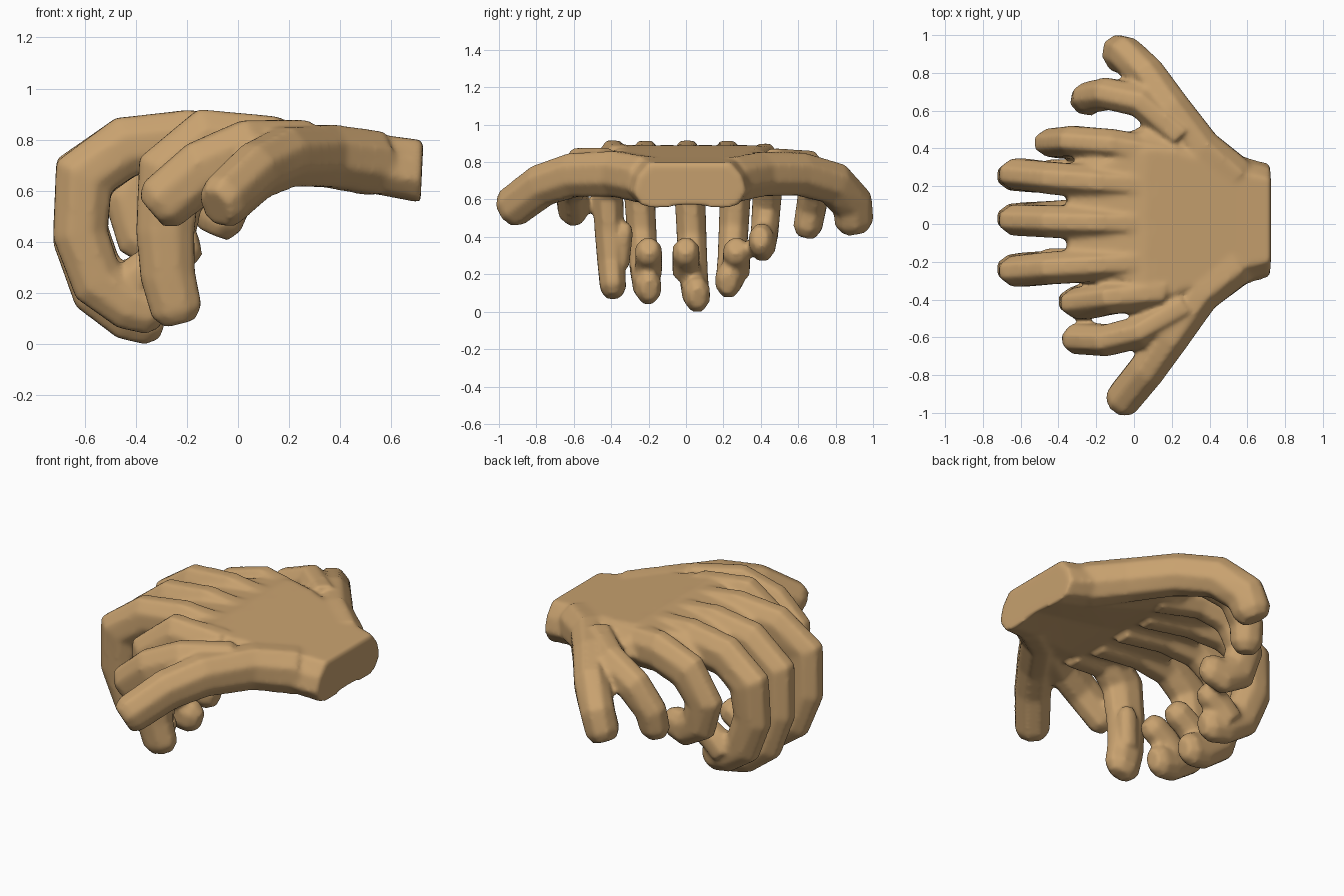
import bpy, bmesh, math
from mathutils import Vector

if "Cube" in bpy.data.objects:
    bpy.data.objects.remove(bpy.data.objects["Cube"])

skin = bpy.data.materials.new("tan_skin")
skin.diffuse_color = (0.58, 0.36, 0.16, 1)
skin.use_nodes = True
skin.node_tree.nodes["Principled BSDF"].inputs["Base Color"].default_value = skin.diffuse_color
parts = []


def loft(name, rings):
    """Skin a list of equal-length rings and cap both ends."""
    bm = bmesh.new()
    vr = [[bm.verts.new(p) for p in r] for r in rings]
    n = len(vr[0])
    for a, b in zip(vr, vr[1:]):
        for i in range(n):
            j = (i + 1) % n
            bm.faces.new((a[i], a[j], b[j], b[i]))
    bm.faces.new(vr[0][::-1])
    bm.faces.new(vr[-1])
    bmesh.ops.recalc_face_normals(bm, faces=bm.faces)
    me = bpy.data.meshes.new(name)
    bm.to_mesh(me)
    bm.free()
    me.materials.append(skin)
    ob = bpy.data.objects.new(name, me)
    bpy.context.collection.objects.link(ob)
    parts.append(ob)


def finger(name, heading, w, h, path, tip=0.6, taper=(1.2, 0.9)):
    """Bent eight-sided tube; heading is the horizontal direction of the bend plane."""
    pts = [Vector(p) for p in path]
    d = Vector((heading[0], heading[1], 0)).normalized()
    side = Vector((-d.y, d.x, 0))
    rings, last = [], len(pts) - 1
    for k, p in enumerate(pts):
        a = (p - pts[k - 1]).normalized() if k else None
        b = (pts[k + 1] - p).normalized() if k < last else None
        t = ((a or b) + (b or a)).normalized()
        mitre = 1 / max(0.8, t.dot(a or b))
        nrm = side.cross(t).normalized()
        s = (side - t * side.dot(t)).normalized()
        f = taper[0] + (taper[1] - taper[0]) * k / last

        def ring(c, g):
            return [c + s * (w * f * g * math.cos(q)) + nrm * (h * f * g * mitre * math.sin(q))
                    for q in (math.pi * (i + 0.5) / 4 for i in range(8))]
        rings.append(ring(p, 1))
    rings.append(ring(pts[-1] + t * 0.05, tip))   # rounded tip
    loft(name, rings)


# Palm, wrist and webbing: x, y min, y max, z bottom, z top
palm = [(.715, -.28, .32, .565, .81), (.53, -.34, .37, .60, .835),
        (.20, -.51, .53, .66, .885), (.05, -.47, .53, .68, .905),
        (-.22, -.33, .40, .72, .88), (-.36, -.27, .31, .73, .84)]
prof = [(0, .35), (.04, .7), (.14, 1), (.86, 1), (.96, .7),
        (1, .35), (.92, .06), (.8, 0), (.5, .08), (.2, 0), (.08, .06)]
loft("hand", [[(x + 0.012 * v, y0 + (y1 - y0) * u, z0 + (z1 - z0) * v) for u, v in prof]
              for x, y0, y1, z0, z1 in palm])

# Outer thumbs
finger("thumb_front", (-.5, -.86), .112, .128,
       [(.54, -.22, .72), (.35, -.37, .75), (.19, -.60, .745), (.07, -.77, .69), (-.06, -.93, .57)],
       .75, (1.06, .9))
finger("thumb_back", (-.5, .86), .108, .123,
       [(.54, .25, .72), (.36, .40, .75), (.2, .61, .75), (.07, .79, .70), (-.04, .89, .59), (-.08, .90, .49)],
       .7, (1.06, .9))

# Spread side fingers
finger("side_finger_front", (-1, -.2), .095, .13,
       [(.27, -.43, .77), (.04, -.57, .77), (-.14, -.615, .695), (-.30, -.605, .56)], .65, (1, .92))
finger("side_finger_back", (-1, .15), .095, .11,
       [(.25, .46, .78), (.04, .65, .77), (-.14, .69, .70), (-.235, .67, .57), (-.25, .65, .46)], .6, (1.05, .85))

# Short curled fingers
finger("curled_finger_front", (-1, 0), .083, .12,
       [(.15, -.36, .77), (-.12, -.39, .80), (-.27, -.42, .68), (-.285, -.41, .45), (-.275, -.4, .28), (-.24, -.39, .14)])
finger("curled_fingertip_front", (1, 0), .05, .06, [(-.25, -.35, .26), (-.23, -.33, .44)], .6, (1, 1))
finger("curled_finger_back", (-1, 0), .078, .105,
       [(.15, .37, .77), (-.12, .42, .80), (-.32, .44, .74), (-.42, .43, .58), (-.38, .42, .44), (-.28, .41, .38), (-.2, .4, .4)])

# Three long middle fingers share one curl; the tip folds back toward the palm
curl = [(.1, .77), (-.2, .81), (-.44, .785), (-.605, .66), (-.618, .42), (-.55, .22), (-.43, .125), (-.34, .10)]
fold = [(-.45, .22), (-.38, .29), (-.30, .34)]
for n, (root, knuckle, end, tip_y, reach) in enumerate([(-.2, -.25, -.2, -.2, .94),
                                                        (0, .02, .06, 0, 1),
                                                        (.2, .265, .225, .27, .89)]):
    ys = [root + (knuckle - root) * k / 3 if k < 4 else knuckle + (end - knuckle) * (k - 3) / 4 for k in range(8)]
    finger(f"long_finger_{n + 1}", (-1, 0), .083, .111,
           [(x, y, .8 - (.8 - z) * reach) for (x, z), y in zip(curl, ys)])
    finger(f"long_fingertip_{n + 1}", (1, 0), .077, .085,
           [(x, tip_y, z) for x, z in fold], .6, (1, 1))

# Fuse everything into one smooth skin
bpy.ops.object.select_all(action='DESELECT')
for ob in parts:
    ob.select_set(True)
hand = parts[0]
bpy.context.view_layer.objects.active = hand
bpy.ops.object.join()
rm = hand.modifiers.new("fuse", 'REMESH')
rm.mode = 'VOXEL'
rm.voxel_size = 0.014
rm.use_smooth_shade = True
sm = hand.modifiers.new("soften", 'SMOOTH')
sm.factor = 0.5
sm.iterations = 7
for m in ("fuse", "soften"):
    bpy.ops.object.modifier_apply(modifier=m)
if not hand.data.materials:
    hand.data.materials.append(skin)

# Stand on the ground
low = min(v.co.z for v in hand.data.vertices)
for v in hand.data.vertices:
    v.co.z -= low
